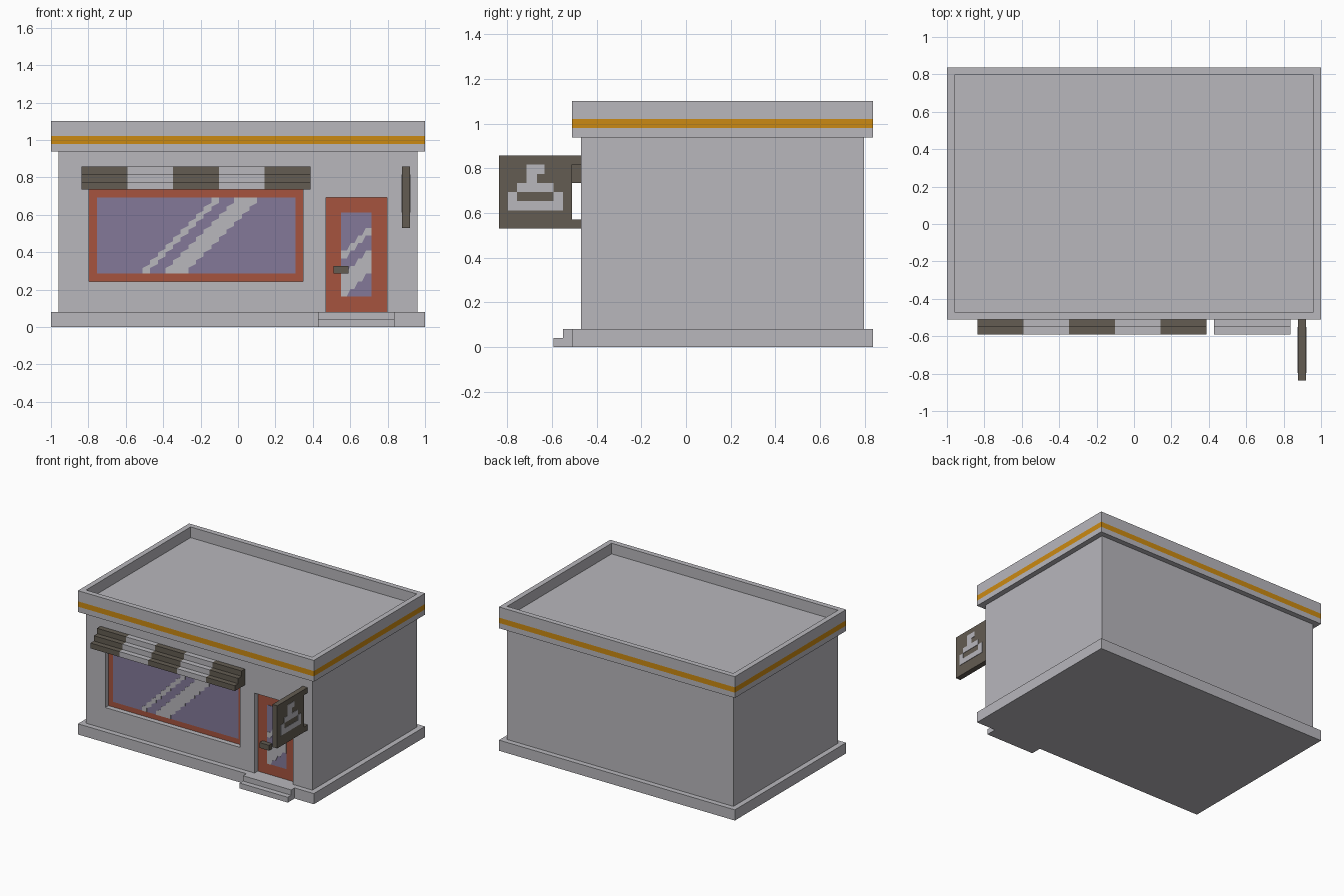
import bpy
import bmesh

U = 2 / 49  # one building block; all coordinates below are in blocks

if "Cube" in bpy.data.objects:
    bpy.data.objects.remove(bpy.data.objects["Cube"], do_unlink=True)


def make_material(name, rgb):
    lin = [((c / 255 + 0.055) / 1.055) ** 2.4 for c in rgb]
    mat = bpy.data.materials.new(name)
    mat.use_nodes = True
    mat.diffuse_color = (*lin, 1)
    mat.node_tree.nodes["Principled BSDF"].inputs["Base Color"].default_value = (*lin, 1)
    return mat


GREY = make_material("light grey", (184, 183, 188))
DARK = make_material("dark brown grey", (99, 92, 82))
RED = make_material("brick red", (166, 84, 62))
GLASS = make_material("purple glass", (131, 121, 152))
ORANGE = make_material("orange", (203, 138, 18))


def finish(name, bm, *mats):
    """Scale from blocks to units and store as an object."""
    bmesh.ops.recalc_face_normals(bm, faces=bm.faces)
    bmesh.ops.scale(bm, vec=(U, U, U), verts=bm.verts)
    mesh = bpy.data.meshes.new(name)
    bm.to_mesh(mesh)
    bm.free()
    for m in mats:
        mesh.materials.append(m)
    obj = bpy.data.objects.new(name, mesh)
    bpy.context.collection.objects.link(obj)
    return obj


def add_box(bm, x0, x1, y0, y1, z0, z1):
    verts = bmesh.ops.create_cube(bm, size=1)["verts"]
    for v in verts:
        v.co.x = x1 if v.co.x > 0 else x0
        v.co.y = y1 if v.co.y > 0 else y0
        v.co.z = z1 if v.co.z > 0 else z0


def boxes(name, mat, *dims):
    bm = bmesh.new()
    for d in dims:
        add_box(bm, *d)
    return finish(name, bm, mat)


def rect_loft(name, rings, mats, stripe_rows=()):
    """Stack rectangular rings (inset, z) of the building outline, capped at both ends."""
    bm = bmesh.new()
    loops = []
    for i, z in rings:
        x, y0, y1 = 24.5 - i, -12.5 + i, 20.5 - i
        loops.append([bm.verts.new(c) for c in
                      ((-x, y0, z), (x, y0, z), (x, y1, z), (-x, y1, z))])
    for row, (a, b) in enumerate(zip(loops, loops[1:])):
        for k in range(4):
            j = (k + 1) % 4
            f = bm.faces.new((a[k], a[j], b[j], b[k]))
            f.material_index = 1 if row in stripe_rows else 0
    bm.faces.new(loops[0])
    bm.faces.new(loops[-1])
    return finish(name, bm, *mats)


def streak(name, count, start, low, width, y, by_column=False):
    """Stepped diagonal reflection: one step per block, corners softened."""
    near, far = [], []
    for k in range(count):
        t0 = start + k + (0.25 if k else 0)
        t1 = start + k + (0.75 if k < count - 1 else 1)
        for t in (t0, t1):
            near.append((low + k, t))
            far.append((low + k + width, t))
    bm = bmesh.new()
    pts = near + far[::-1]
    face = bm.faces.new([bm.verts.new((b, y, a) if by_column else (a, y, b))
                         for a, b in pts]) if not by_column else \
        bm.faces.new([bm.verts.new((t, y, h)) for h, t in pts])
    ext = bmesh.ops.extrude_face_region(bm, geom=[face])["geom"]
    for v in ext:
        if isinstance(v, bmesh.types.BMVert):
            v.co.y += 0.08
    return finish(name, bm, GREY)


# Foundation and front steps
rect_loft("foundation", [(0, 0), (0, 2)], [GREY])
boxes("front_steps", GREY,
      (10.5, 20.5, -14.5, -12.5, 0, 1), (10.5, 20.5, -13.5, -12.5, 1, 2))

# Solid building core behind the facade
boxes("building_walls", GREY, (-23.5, 23.5, -10.5, 19.5, 2, 23))

# Facade layer with openings for window and door
xs = [-23.5, -19.5, 8.5, 11.5, 19.5, 23.5]
zs = [2, 6, 17, 18, 23]
openings = {(1, 1), (1, 2), (3, 0), (3, 1)}  # (column, row)
bm = bmesh.new()
grid = [[bm.verts.new((x, -11.5, z)) for z in zs] for x in xs]
cells = [bm.faces.new((grid[i][j], grid[i + 1][j], grid[i + 1][j + 1], grid[i][j + 1]))
         for i in range(5) for j in range(4) if (i, j) not in openings]
moved = bmesh.ops.extrude_face_region(bm, geom=cells)["geom"]
for v in moved:
    if isinstance(v, bmesh.types.BMVert):
        v.co.y += 1
finish("front_facade", bm, GREY)

# Cornice with orange band and sunken roof
rect_loft("roof_cornice",
          [(1, 23), (0, 23), (0, 24), (0, 25), (0, 27), (1, 27), (1, 25)],
          [GREY, ORANGE], stripe_rows=(2,))

# Window: recessed frame, glass plate, reflections
boxes("window_frame", RED, (-19.5, 8.5, -10.55, -10.4, 6, 18))
boxes("window_glass", GLASS, (-18.5, 7.5, -10.62, -10.5, 7, 17))
streak("window_reflection_thin", 10, 7, -12.5, 1, -10.69)
streak("window_reflection_wide", 10, 7, -9.5, 3, -10.69)

# Door: recessed panel, glass plate, reflections, handle
boxes("door_panel", RED, (11.5, 19.5, -10.55, -10.4, 2, 17))
boxes("door_glass", GLASS, (13.5, 17.5, -10.62, -10.5, 4, 15))
streak("door_reflection_thin", 4, 13.5, 9, 1, -10.69, True)
streak("door_reflection_wide", 4, 13.5, 4, 3, -10.69, True)
boxes("door_handle", DARK, (12.5, 14.5, -11.5, -10.5, 7, 8))

# Awning: five stepped sections in alternating colours
for n in range(5):
    x = -20.5 + 6 * n
    bm = bmesh.new()
    profile = [(-11.5, 18), (-14.5, 18), (-14.5, 19), (-13.5, 19),
               (-13.5, 20), (-12.5, 20), (-12.5, 21), (-11.5, 21)]
    side = bm.faces.new([bm.verts.new((x, y, z)) for y, z in profile])
    ext = bmesh.ops.extrude_face_region(bm, geom=[side])["geom"]
    for v in ext:
        if isinstance(v, bmesh.types.BMVert):
            v.co.x += 6
    finish(f"awning_section_{n + 1}", bm, GREY if n % 2 else DARK)

# Hanging sign with two brackets and a pictogram showing on both faces
boxes("sign_board", DARK, (21.5, 22.5, -20.5, -12.5, 13, 21))
boxes("sign_brackets", DARK,
      (21.5, 22.5, -12.5, -11.5, 20, 21), (21.5, 22.5, -12.5, -11.5, 13, 14))
icon = [(0, 6, 0), (0, 1, 1), (5, 6, 1), (1, 5, 2), (2, 3.2, 3), (2, 4, 4)]
boxes("sign_pictogram", GREY,
      *[(21.42, 22.58, -19.5 + a, -19.5 + b, 15 + r, 16 + r) for a, b, r in icon])
